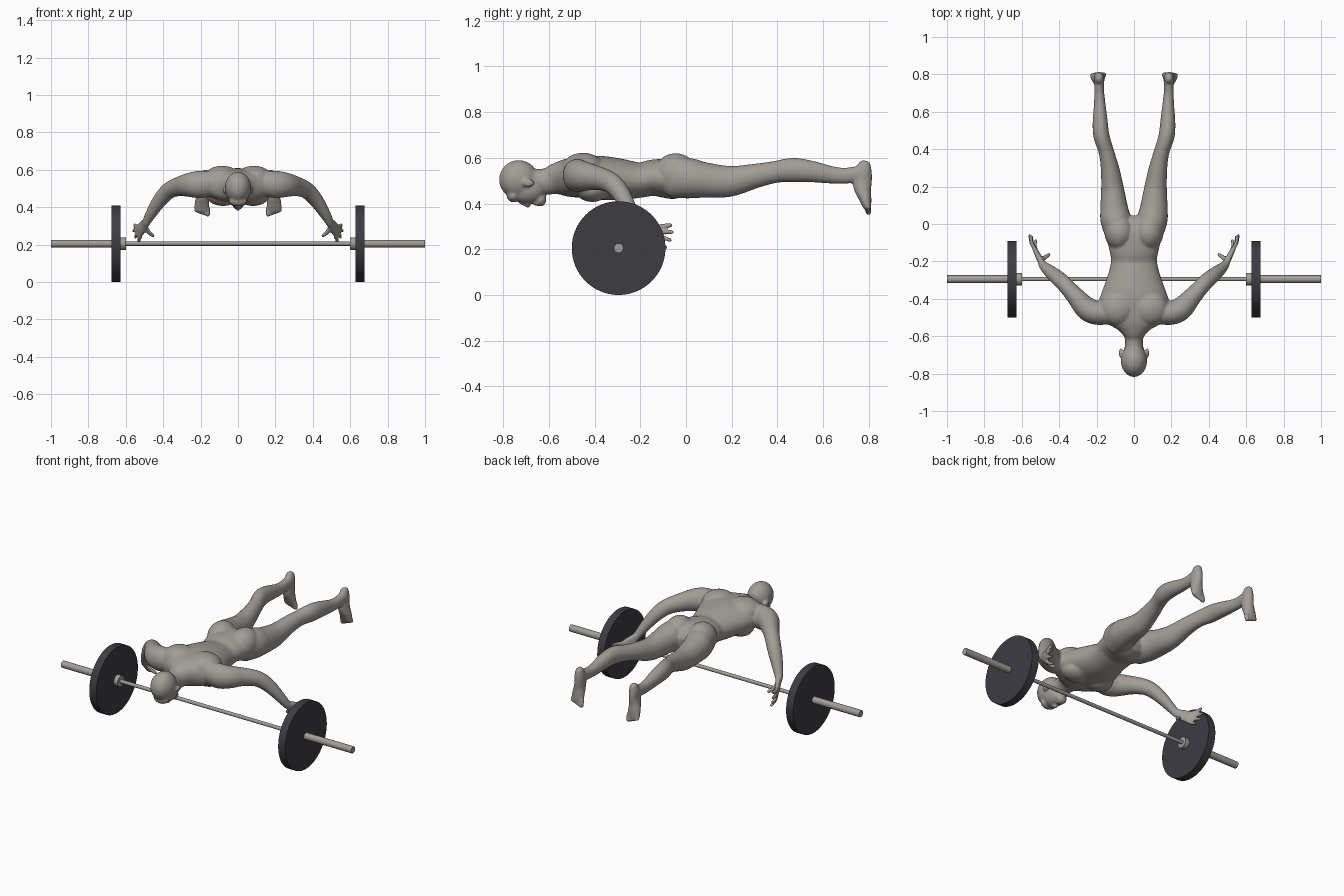
import bpy, bmesh, math
from mathutils import Vector, Matrix

if "Cube" in bpy.data.objects:
    bpy.data.objects.remove(bpy.data.objects["Cube"], do_unlink=True)


def material(name, color):
    mat = bpy.data.materials.new(name)
    mat.use_nodes = True
    mat.diffuse_color = color
    mat.node_tree.nodes["Principled BSDF"].inputs["Base Color"].default_value = color
    return mat


grey = material("warm grey", (0.36, 0.335, 0.31, 1))
dark = material("charcoal", (0.047, 0.045, 0.055, 1))


def finish(name, mesh, mats):
    obj = bpy.data.objects.new(name, mesh)
    bpy.context.collection.objects.link(obj)
    for m in mats:
        mesh.materials.append(m)
    bpy.ops.object.select_all(action='DESELECT')
    obj.select_set(True)
    bpy.context.view_layer.objects.active = obj
    bpy.ops.object.shade_smooth_by_angle(angle=math.radians(40))
    return obj


def spline(p0, p1, p2, p3, t):
    return [0.5 * (2 * b + (c - a) * t + (2 * a - 5 * b + 4 * c - d) * t * t
                   + (3 * b - a - 3 * c + d) * t ** 3)
            for a, b, c, d in zip(p0, p1, p2, p3)]


def tube(bm, keys, hint, sides=(1,), steps=4, segs=24):
    """Loft through (x, y, z, half width along hint, other half width), rounded ends."""
    path = []
    for i in range(len(keys) - 1):
        quad = [keys[max(0, min(len(keys) - 1, i + k))] for k in (-1, 0, 1, 2)]
        path += [spline(*quad, s / steps) for s in range(steps)]
    path.append(list(keys[-1]))
    pts = [Vector(p[:3]) for p in path]
    rings = []
    for i, p in enumerate(path):
        tan = (pts[min(i + 1, len(pts) - 1)] - pts[max(i - 1, 0)]).normalized()
        rings.append((pts[i], tan, p[3], p[4]))
    start, end = rings[0], rings[-1]
    for grow, scale in ((0.5, 0.8), (0.8, 0.4)):
        for at, sign in ((start, -1), (end, 1)):
            c, t, a, b = at
            r = (c + t * sign * grow * min(a, b), t, a * scale, b * scale)
            rings.insert(0 if sign < 0 else len(rings), r)
    for side in sides:
        loops = []
        for c, t, a, b in rings:
            u = Vector(hint)
            u = (u - t * u.dot(t)).normalized()
            v = t.cross(u)
            loop = []
            for k in range(segs):
                ang = math.tau * k / segs
                q = c + u * a * math.cos(ang) + v * b * math.sin(ang)
                loop.append(bm.verts.new((q.x * side, q.y, q.z)))
            loops.append(loop)
        for l0, l1 in zip(loops, loops[1:]):
            for k in range(segs):
                n = (k + 1) % segs
                bm.faces.new((l0[k], l0[n], l1[n], l1[k]))
        bm.faces.new(loops[0][::-1])
        bm.faces.new(loops[-1])


def blob(bm, center, radii, sides=(1,)):
    for s in sides:
        m = Matrix.Translation((center[0] * s, center[1], center[2])) @ Matrix.Diagonal((*radii, 1))
        bmesh.ops.create_uvsphere(bm, u_segments=24, v_segments=16, radius=1, matrix=m)


BOTH = (1, -1)
X, Z = (1, 0, 0), (0, 0, 1)
bm = bmesh.new()

# Torso and neck
tube(bm, [(0, -.67, .495, .05, .055), (0, -.61, .497, .05, .058), (0, -.565, .508, .085, .07),
          (0, -.52, .513, .165, .083), (0, -.46, .515, .2, .09), (0, -.38, .513, .178, .096),
          (0, -.28, .505, .142, .09), (0, -.2, .503, .123, .077), (0, -.14, .513, .132, .08),
          (0, -.06, .508, .15, .088), (0, -.02, .506, .145, .08)], X, segs=40)
blob(bm, (.085, -.45, .552), (.1, .095, .07), BOTH)    # shoulder blades
blob(bm, (.08, -.41, .462), (.088, .075, .055), BOTH)  # chest
blob(bm, (.078, -.045, .53), (.08, .095, .09), BOTH)   # buttocks

# Head, face down
blob(bm, (0, -.732, .505), (.07, .086, .085))
blob(bm, (0, -.695, .46), (.057, .078, .062))
blob(bm, (0, -.638, .417), (.032, .027, .03))
blob(bm, (0, -.755, .435), (.05, .03, .03))
tube(bm, [(0, -.725, .405, .008, .008), (0, -.69, .392, .014, .011)], X)
tube(bm, [(-.016, -.658, .398, .008, .008), (.016, -.658, .398, .008, .008)], Z)
blob(bm, (.07, -.69, .49), (.011, .027, .018), BOTH)

# Legs
tube(bm, [(.08, -.06, .515, .072, .09), (.097, .02, .51, .082, .088), (.106, .08, .503, .075, .078),
          (.115, .19, .497, .061, .068), (.129, .3, .52, .049, .054), (.149, .39, .538, .041, .048),
          (.174, .47, .547, .043, .053), (.181, .55, .54, .04, .047), (.183, .64, .525, .031, .038),
          (.186, .7, .522, .027, .035), (.187, .765, .53, .026, .037)], X, BOTH)

# Feet, hanging from the ankles with the soles facing back
tube(bm, [(.187, .782, .57, .022, .028), (.187, .776, .54, .028, .038), (.187, .772, .5, .029, .042),
          (.19, .773, .465, .032, .038), (.193, .785, .42, .039, .027), (.193, .793, .385, .041, .018)],
     X, BOTH)
for i in range(5):
    x = .162 + .016 * i
    r = .013 - .001 * i
    tube(bm, [(x, .793, .395, r, r), (x, .799, .36 + .005 * i, r, r)], X, BOTH, segs=12)

# Arms
tube(bm, [(.12, -.475, .53, .065, .06), (.2, -.475, .522, .073, .064), (.255, -.45, .52, .066, .062),
          (.31, -.39, .512, .053, .05), (.36, -.335, .495, .046, .043), (.395, -.3, .465, .042, .042),
          (.43, -.27, .42, .036, .038), (.468, -.238, .36, .028, .03), (.493, -.213, .315, .023, .02)],
     Z, BOTH)

# Hands with spread fingers
across = Vector((.2, .25, .95)).normalized()
tube(bm, [(.488, -.218, .322, .023, .019), (.51, -.175, .295, .034, .016),
          (.528, -.138, .272, .037, .013)], across, BOTH)
knuckle = Vector((.526, -.14, .272))
tips = [(.55, -.066, .305), (.557, -.06, .274), (.548, -.068, .24), (.525, -.088, .208)]
for i, tip in enumerate(tips):
    base = knuckle + across * (.028 - .019 * i)
    mid = base.lerp(Vector(tip), .5) + Vector((.007, 0, 0))
    tube(bm, [(*base, .011, .011), (*mid, .0105, .0105), (*tip, .009, .009)], across, BOTH, segs=12)
tube(bm, [(.497, -.195, .295, .014, .014), (.475, -.178, .265, .012, .012),
          (.453, -.163, .247, .01, .01)], across, BOTH, segs=12)

# Fuse the parts into one smooth skin
bmesh.ops.recalc_face_normals(bm, faces=bm.faces)
raw = bpy.data.meshes.new("body_parts")
bm.to_mesh(raw)
bm.free()
parts = bpy.data.objects.new("body_parts", raw)
bpy.context.collection.objects.link(parts)
fuse = parts.modifiers.new("fuse", 'REMESH')
fuse.mode = 'VOXEL'
fuse.voxel_size = 0.006
soften = parts.modifiers.new("soften", 'SMOOTH')
soften.factor = 0.5
soften.iterations = 5
skin = bpy.data.meshes.new_from_object(parts.evaluated_get(bpy.context.evaluated_depsgraph_get()))
bpy.data.objects.remove(parts, do_unlink=True)

# Shorts, cut cleanly at the waist and hems
WAIST, HEM = -.145, .083
bm = bmesh.new()
bm.from_mesh(skin)
for y in (WAIST, HEM):
    bmesh.ops.bisect_plane(bm, geom=bm.verts[:] + bm.edges[:] + bm.faces[:],
                           plane_co=(0, y, 0), plane_no=(0, 1, 0))
for f in bm.faces:
    c = f.calc_center_median()
    f.material_index = int(WAIST < c.y < HEM and abs(c.x) < .25)
bm.to_mesh(skin)
bm.free()
skin.materials.clear()
finish("body", skin, [grey, dark])
for poly in skin.polygons:
    poly.use_smooth = True


# Barbell
def rod(name, x0, x1, radius, mat, segs):
    b = bmesh.new()
    place = Matrix.Translation(((x0 + x1) / 2, -.295, .205)) @ Matrix.Rotation(math.pi / 2, 4, 'Y')
    bmesh.ops.create_cone(b, cap_ends=True, segments=segs, radius1=radius, radius2=radius,
                          depth=abs(x1 - x0), matrix=place)
    mesh = bpy.data.meshes.new(name)
    b.to_mesh(mesh)
    b.free()
    finish(name, mesh, [mat])


rod("bar_shaft", -.61, .61, .011, grey, 16)
for label, s in (("left", 1), ("right", -1)):
    rod(label + "_sleeve", s * .605, s, .021, grey, 16)
    rod(label + "_collar", s * .6, s * .63, .034, grey, 16)
    rod(label + "_plate", s * .627, s * .675, .205, dark, 64)
